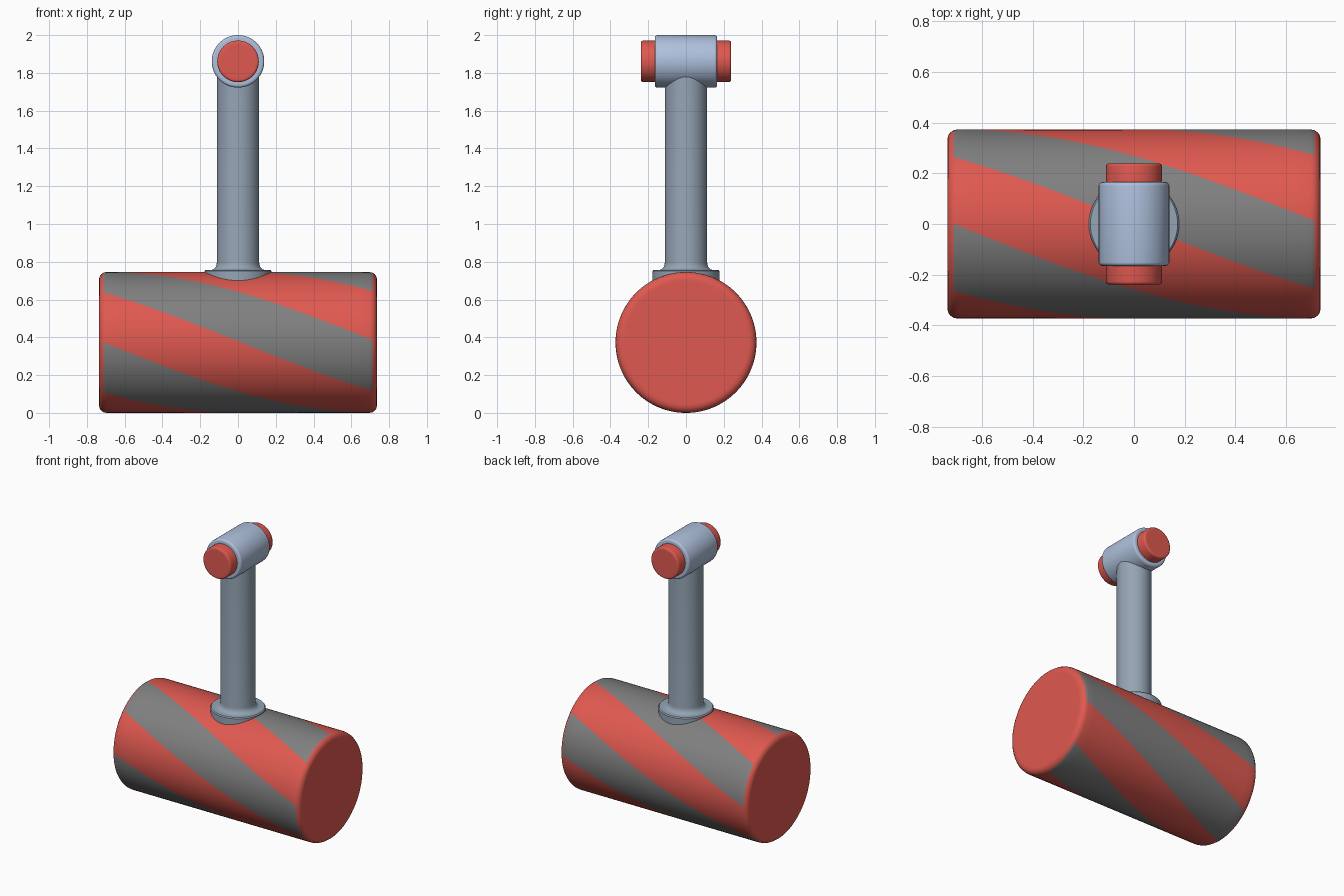
import bpy, bmesh, math

if "Cube" in bpy.data.objects:
    bpy.data.objects.remove(bpy.data.objects["Cube"])


def material(name, rgb):
    m = bpy.data.materials.new(name)
    m.diffuse_color = (*rgb, 1)
    m.use_nodes = True
    m.node_tree.nodes["Principled BSDF"].inputs["Base Color"].default_value = m.diffuse_color
    return m


RED = material("red", (0.74, 0.10, 0.08))
GREY = material("dark grey", (0.215, 0.215, 0.215))
STEEL = material("steel blue grey", (0.30, 0.375, 0.46))
PALE = material("pale blue", (0.425, 0.53, 0.72))

# Point on a revolved surface: r radius, h position along the axis, a angle
AXES = {
    "X": lambda r, h, a: (h, -r * math.cos(a), r * math.sin(a)),
    "Y": lambda r, h, a: (r * math.cos(a), h, r * math.sin(a)),
    "Z": lambda r, h, a: (r * math.cos(a), r * math.sin(a), h),
}


def lathe(name, profile, axis, centre_z, mats, sides=64, twist=lambda h: 0, rule=None):
    """Revolve (radius, height) points; rule(height, side) gives the material index."""
    bm = bmesh.new()
    rings = []
    for r, h in profile:
        ring = []
        for j in range(sides):
            x, y, z = AXES[axis](r, h, 2 * math.pi * j / sides + twist(h))
            ring.append(bm.verts.new((x, y, z + centre_z)))
        rings.append(ring)
    for i in range(len(rings) - 1):
        mid = (profile[i][1] + profile[i + 1][1]) / 2
        for j in range(sides):
            k = (j + 1) % sides
            f = bm.faces.new((rings[i][j], rings[i][k], rings[i + 1][k], rings[i + 1][j]))
            if rule:
                f.material_index = rule(mid, j)
    bm.faces.new(rings[0])
    bm.faces.new(rings[-1])
    bmesh.ops.recalc_face_normals(bm, faces=bm.faces)
    for f in bm.faces:
        f.smooth = True
    me = bpy.data.meshes.new(name)
    bm.to_mesh(me)
    bm.free()
    me.set_sharp_from_angle(angle=math.radians(35))
    for m in mats:
        me.materials.append(m)
    ob = bpy.data.objects.new(name, me)
    bpy.context.collection.objects.link(ob)
    return ob


def round_end(r, h, b, steps=4):
    """Profile of a rounded rim ending at height h, plus a small flat ring."""
    pts = [(r - b + b * math.cos(t), h - b + b * math.sin(t))
           for t in (math.pi / 2 * i / steps for i in range(steps + 1))]
    return pts + [(r - b - 0.01, h)]


# Striped hammer head: mesh twists along its length so stripes follow the edges
rim = round_end(0.373, 0.736, 0.04)
left = [(r, -h) for r, h in reversed(rim)]
body = [(0.373, -0.696 + 1.392 * i / 24) for i in range(1, 24)]
lathe("hammer_head", left + body + rim, "X", 0.373, [RED, GREY], sides=96,
      twist=lambda h: -math.radians(88) * (h + 0.71) / 1.42,
      rule=lambda h, j: (j // 12) % 2 if abs(h) < 0.712 else 0)

# Handle shaft with collar and a fillet at its foot
fillet = [(0.112 + 0.03 * (1 - math.sin(t)), 0.757 + 0.04 * (1 - math.cos(t)))
          for t in (math.pi / 2 * i / 5 for i in range(6))]
lathe("handle_shaft", [(0.178, 0.69), (0.178, 0.75), (0.172, 0.757)] + fillet
      + [(0.112, 1.82)], "Z", 0, [STEEL])

# Cross sleeve on top of the handle
rim = round_end(0.139, 0.165, 0.014)
lathe("grip_sleeve", [(r, -h) for r, h in reversed(rim)] + rim, "Y", 1.861, [PALE])

# Red plugs at both ends of the sleeve
for label, s in (("front", -1), ("back", 1)):
    prof = [(0.11, 0.14)] + round_end(0.11, 0.239, 0.012)
    lathe(label + "_plug", [(r, s * h) for r, h in prof], "Y", 1.861, [RED])
